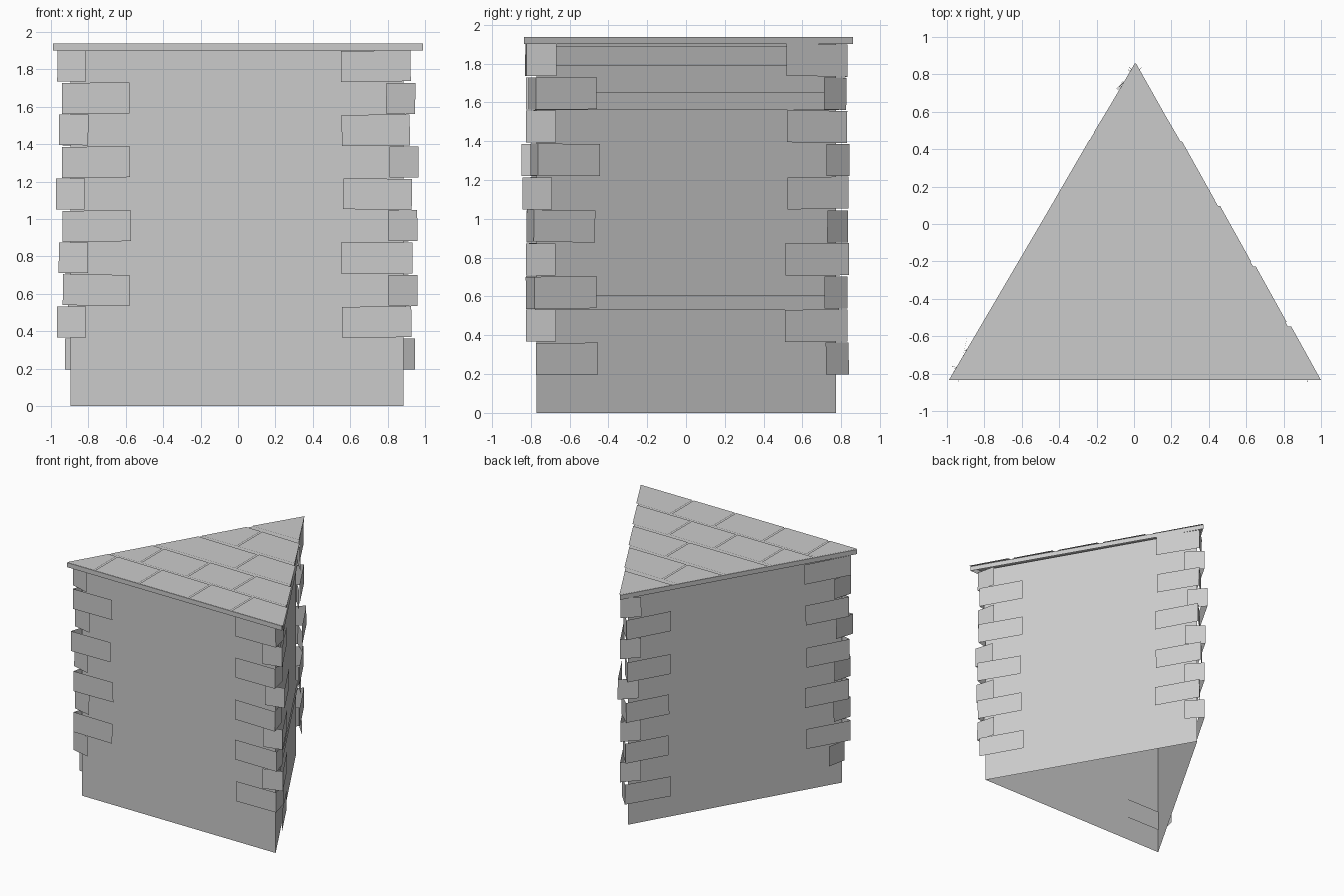
import bpy, bmesh, math, random
from mathutils import Vector, Matrix

random.seed(4)
if "Cube" in bpy.data.objects:
    bpy.data.objects.remove(bpy.data.objects["Cube"])

stone = bpy.data.materials.new("grey_stone")
stone.use_nodes = True
GREY = (0.6, 0.6, 0.6, 1)
stone.diffuse_color = GREY
stone.node_tree.nodes["Principled BSDF"].inputs["Base Color"].default_value = GREY

CENTRE = Vector((-0.005, -0.256, 0))
APOTHEM, HALF = 0.514, 0.89


def finish(name, bm):
    mesh = bpy.data.meshes.new(name)
    bm.to_mesh(mesh)
    bm.free()
    mesh.materials.append(stone)
    obj = bpy.data.objects.new(name, mesh)
    bpy.context.collection.objects.link(obj)
    return obj


def walls(name, path, z0, z1, closed=True, roof=False):
    """Raise upright sheets along a counter-clockwise path."""
    bm = bmesh.new()
    low = [bm.verts.new((x, y, z0)) for x, y in path]
    high = [bm.verts.new((x, y, z1)) for x, y in path]
    n = len(path)
    for i in range(n if closed else n - 1):
        j = (i + 1) % n
        bm.faces.new((low[i], low[j], high[j], high[i]))
    if roof:
        bm.faces.new(high)
    return finish(name, bm)


def triangle(offset):
    """Body outline pushed outward by an offset."""
    r = 2 * (APOTHEM + offset)
    return [(CENTRE.x + r * math.cos(a), CENTRE.y + r * math.sin(a))
            for a in (math.radians(d) for d in (90, 210, 330))]


# Open-bottomed body and the thin string courses round it
walls("tower_body", triangle(0), 0, 1.92)
for name, low, high in (("lower_band", 0.53, 0.605), ("upper_band", 1.56, 1.65),
                        ("top_band", 1.79, 1.89)):
    walls(name, triangle(0.008), low, high)

# Corner stones: folded facings, long on one wall and short round the corner
PITCH, SHORT = 0.171, 0.16
for side in range(3):
    turn = Matrix.Translation(CENTRE) @ Matrix.Rotation(math.radians(120 * side), 4, "Z")
    for course in range(10):
        end = 1 if course % 2 == 0 else -1
        bulge = 0.02 if course in (3, 4) else 0
        out = APOTHEM + 0.055 + bulge + random.uniform(-0.004, 0.004)
        if course == 9 and side == 0:
            out = APOTHEM - 0.01
        inner = 0.565 + random.uniform(-0.012, 0.012)
        outer = HALF + 0.04 + random.uniform(-0.01, 0.01)
        fold = math.radians(15 + random.uniform(-3, 3))
        z1 = 1.9 - PITCH * course
        path = [(end * inner, -out), (end * outer, -out)]
        if not (course == 9 and side == 1):
            path.append((end * (outer - SHORT * math.sin(fold)),
                         SHORT * math.cos(fold) - out))
        if end < 0:
            path.reverse()
        block = walls("corner_stone", path, z1 - 0.165, z1, closed=False)
        pivot = Matrix.Translation((end * 0.75, 0, z1 - PITCH / 2))
        tilt = Matrix.Rotation(random.uniform(-0.015, 0.015), 4, "Y")
        block.data.transform(turn @ pivot @ tilt @ pivot.inverted())

# Roof slab with its rim
Y0, Y1 = -0.835, 0.86
walls("roof_slab", [(-0.99, Y0), (0.99, Y0), (0.005, Y1)], 1.9, 1.938, roof=True)


def edge(y):
    return (Y1 - y) / (Y1 - Y0)


# Thin paving stones in rows, cut to the sloping roof edges
rows = ((-0.835, -0.54, (-0.735, -0.325, 0.13, 0.52)),
        (-0.525, -0.225, (-0.53, -0.1, 0.32)),
        (-0.2, 0.105, (0.115,)),
        (0.13, 0.45, (-0.1,)),
        (0.49, 0.86, ()))
for low, high, joints in rows:
    cuts = [None, *joints, None]
    for left, right in zip(cuts, cuts[1:]):
        dip = random.uniform(0, 0.01) if high < 0.8 else 0
        xl0 = -0.985 * edge(low) if left is None else left + 0.007
        xl1 = -0.985 * edge(high) if left is None else left + 0.007
        xr0 = edge(low) if right is None else right - 0.007
        xr1 = edge(high - dip) + 0.01 if right is None else right - 0.007
        outline = [(xl0, low), (xr0, low), (xr1, high - dip)]
        if high < Y1:
            outline.append((xl1, high))
        bm = bmesh.new()
        bm.faces.new([bm.verts.new((x, y, 1.943)) for x, y in outline])
        finish("paving_stone", bm)
